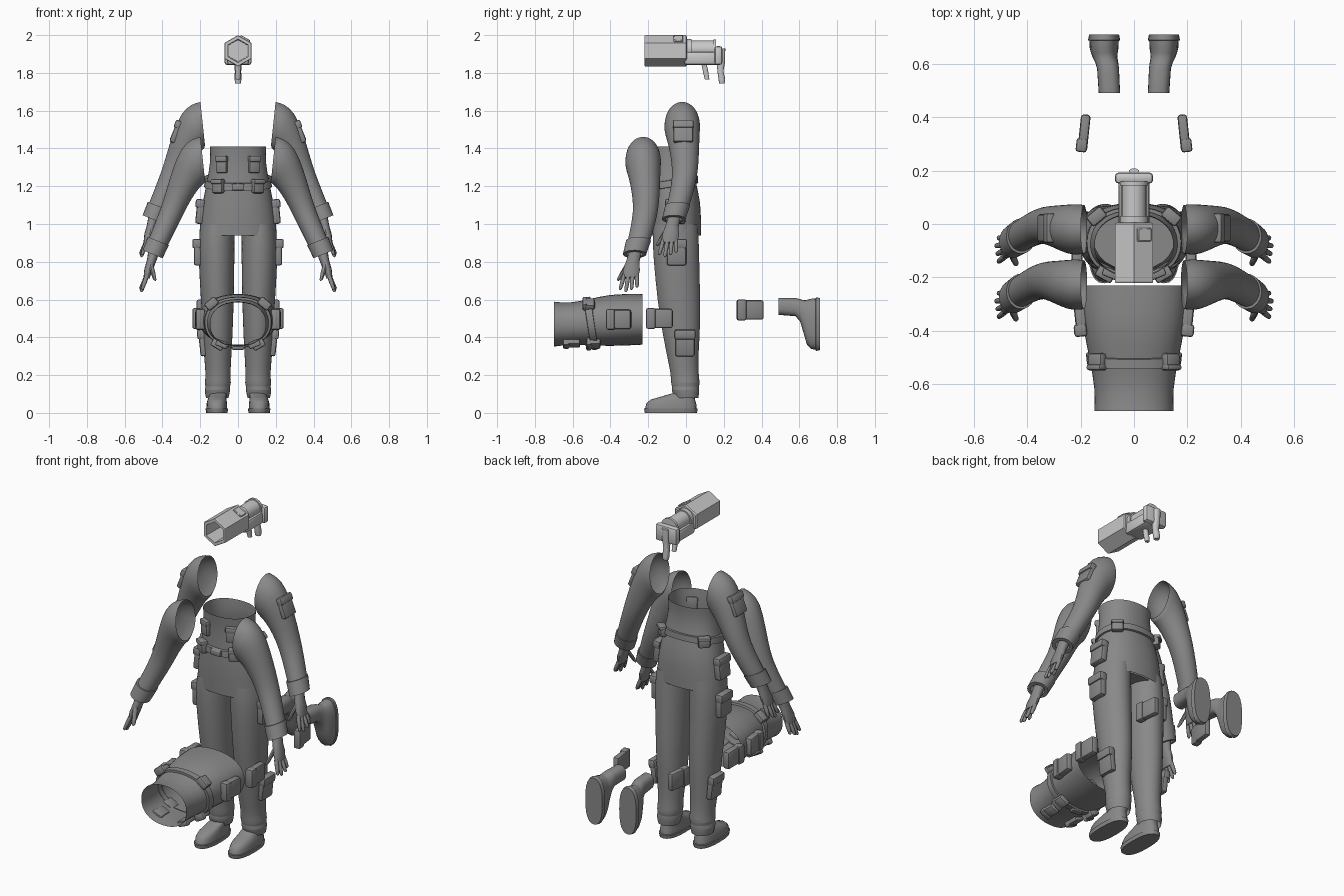
import bpy
import bmesh
from math import cos, sin, pi, radians, copysign
from mathutils import Matrix, Vector

if "Cube" in bpy.data.objects:
    bpy.data.objects.remove(bpy.data.objects["Cube"])


def material(name, value):
    mat = bpy.data.materials.new(name)
    mat.use_nodes = True
    colour = (value, value, value, 1)
    mat.diffuse_color = colour
    mat.node_tree.nodes["Principled BSDF"].inputs["Base Color"].default_value = colour
    return mat


suit = material("suit grey", 0.25)
metal = material("light grey", 0.58)


def loft(bm, sections, n=24, square=1.0, phase=0.0, start=False, end=False):
    """Skin rings given as (x, y, z, radius across, radius in y, tilt)."""
    rings = []
    for x, y, z, ra, ry, *tilt in sections:
        t = radians(tilt[0]) if tilt else 0
        ring = []
        for i in range(n):
            a = 2 * pi * i / n + phase
            u = copysign(abs(cos(a)) ** square, cos(a)) * ra
            v = copysign(abs(sin(a)) ** square, sin(a)) * ry
            ring.append(bm.verts.new((x + u * cos(t), y + v, z + u * sin(t))))
        rings.append(ring)
    for lo, hi in zip(rings, rings[1:]):
        for i in range(n):
            j = (i + 1) % n
            bm.faces.new((lo[i], lo[j], hi[j], hi[i]))
    if start:
        bm.faces.new(rings[0][::-1])
    if end:
        bm.faces.new(rings[-1])


def block(bm, size, matrix, bevel=0.01, segments=2):
    """Bevelled box merged into a bmesh."""
    part = bmesh.new()
    bmesh.ops.create_cube(part, size=1)
    bmesh.ops.scale(part, vec=size, verts=part.verts)
    bmesh.ops.bevel(part, geom=part.edges[:], offset=bevel, segments=segments,
                    profile=0.5, affect='EDGES')
    part.transform(matrix)
    mesh = bpy.data.meshes.new("temp")
    part.to_mesh(mesh)
    part.free()
    bm.from_mesh(mesh)
    bpy.data.meshes.remove(mesh)


def make(name, bm, mat, mirror=False, subdivide=False, angle=40):
    bmesh.ops.recalc_face_normals(bm, faces=bm.faces)
    mesh = bpy.data.meshes.new(name)
    bm.to_mesh(mesh)
    bm.free()
    mesh.materials.append(mat)
    mesh.polygons.foreach_set("use_smooth", [True] * len(mesh.polygons))
    mesh.set_sharp_from_angle(angle=radians(angle))
    obj = bpy.data.objects.new(name, mesh)
    bpy.context.collection.objects.link(obj)
    if mirror:
        obj.modifiers.new("Mirror", 'MIRROR').use_mirror_merge = False
    if subdivide:
        sub = obj.modifiers.new("Subdivision", 'SUBSURF')
        sub.levels = sub.render_levels = 1
    return obj


def pouch(name, loc, size, turn, tilt=0):
    """Pocket with an overlapping flap, facing -y before turning."""
    w, d, h = size
    frame = (Matrix.Translation(loc) @ Matrix.Rotation(radians(turn), 4, 'Z')
             @ Matrix.Rotation(radians(tilt), 4, 'X'))
    bm = bmesh.new()
    block(bm, (w * 0.94, d, h), frame, d * 0.3)
    block(bm, (w, d * 1.15, h * 0.36),
          frame @ Matrix.Translation((0, -d * 0.12, h * 0.33)), d * 0.25)
    return make(name, bm, suit, mirror=True)


# Trousers: pelvis and legs with gathered ankles
bm = bmesh.new()
loft(bm, [(0, -.055, .95, .17, .11), (0, -.055, .99, .185, .12),
          (0, -.06, 1.08, .17, .12), (0, -.065, 1.12, .15, .11)], start=True, end=True)
make("trouser_pelvis", bm, suit)
bm = bmesh.new()
loft(bm, [(.108, -.055, 1.0, .088, .118), (.115, -.055, .9, .098, .125),
          (.112, -.045, .7, .092, .118), (.107, -.03, .5, .083, .11),
          (.108, -.018, .3, .074, .083), (.105, -.006, .2, .064, .073),
          (.107, -.003, .155, .072, .078), (.107, -.003, .14, .063, .07),
          (.109, -.003, .125, .071, .076), (.11, .002, .08, .06, .064)])
make("trouser_legs", bm, suit, mirror=True, subdivide=True)

# Boots with a stepped sole
bm = bmesh.new()
loft(bm, [(.112, -.08, 0, .056, .138), (.112, -.08, .022, .06, .142),
          (.112, -.08, .024, .055, .136), (.112, -.078, .05, .054, .132),
          (.111, -.07, .07, .05, .118), (.108, -.04, .088, .046, .086),
          (.102, -.008, .105, .043, .06), (.097, .01, .13, .041, .048),
          (.092, .014, .22, .04, .045)], square=.8, start=True)
boots = make("boots", bm, suit, mirror=True)

# Tunic: open at the waist top and hem
bm = bmesh.new()
loft(bm, [(0, -.08, 1.41, .15, .12), (0, -.08, 1.33, .146, .11),
          (0, -.07, 1.22, .167, .124), (0, -.06, 1.12, .188, .137),
          (0, -.057, 1.03, .2, .138), (0, -.055, .94, .207, .135)], square=.9)
tunic = make("tunic", bm, suit, subdivide=True)

# Belt, sloping down to the front
bm = bmesh.new()
loft(bm, [(0, -.07, 1.195, .168, .125), (0, -.07, 1.197, .18, .135),
          (0, -.07, 1.233, .176, .133), (0, -.07, 1.235, .162, .12)], n=32, square=.9)
block(bm, (.065, .02, .034), Matrix.Translation((0, -.206, 1.216)), .006)
for v in bm.verts:
    v.co.z += (v.co.y + .07) * .15
belt = make("belt_and_buckle", bm, suit)

# Pockets, one of each per side
chest_pouch = pouch("chest_pouches", (.085, -.182, 1.315), (.065, .03, .09), 22)
belt_front = pouch("belt_front_pouches", (.105, -.183, 1.2), (.07, .04, .075), 30)
belt_back = pouch("belt_back_pouches", (.137, .025, 1.225), (.07, .04, .065), 140)
hip_pouch = pouch("hip_pouches", (.2, -.055, 1.065), (.11, .042, .13), 90, -6)
thigh_pouch = pouch("thigh_pouches", (.213, -.05, .85), (.11, .042, .14), 90)
knee_pouch = pouch("knee_pouches", (.187, -.005, .37), (.11, .036, .14), 90, 6)
pouch("arm_pouches", (.326, -.015, 1.487), (.11, .036, .12), 90, -22)

# Sleeves, open at the shoulder
bm = bmesh.new()
loft(bm, [(.187, -.02, 1.532, .116, .092, 84), (.212, -.02, 1.52, .122, .096, 74),
          (.24, -.02, 1.495, .113, .094, 56), (.275, -.012, 1.43, .087, .083, 36),
          (.315, -.005, 1.34, .07, .073, 25), (.35, -.005, 1.25, .061, .066, 22),
          (.4, -.03, 1.14, .056, .062, 22), (.435, -.052, 1.06, .052, .058, 22)])
sleeves = make("sleeves", bm, suit, mirror=True, subdivide=True)
bm = bmesh.new()
loft(bm, [(.422, -.045, 1.095, .05, .056, 22), (.422, -.045, 1.095, .06, .066, 22),
          (.452, -.065, 1.025, .057, .062, 22), (.452, -.065, 1.025, .036, .042, 22)])
cuffs = make("cuffs", bm, suit, mirror=True)

# Hands: palm, four fanned fingers and a thumb
bm = bmesh.new()
loft(bm, [(.445, -.06, 1.04, .03, .034, 20), (.46, -.075, .985, .024, .036, 20),
          (.475, -.082, .94, .022, .046, 20), (.485, -.088, .9, .016, .042, 20)],
     n=14, end=True)


def finger(base, tip, r):
    a, b = Vector(base), Vector(tip)
    steps = ((0, 1), (.5, 1), (.9, .8), (1, .35))
    loft(bm, [(*a.lerp(b, t), r * k, r * k, 18) for t, k in steps], n=10, end=True)


for i in range(4):
    finger((.481, -.12 + .022 * i, .915), (.508 + .005 * (i % 3), -.142 + .03 * i,
           .825 + .012 * abs(i - 1)), .0115)
finger((.462, -.1, .975), (.44, -.152, .885), .014)
hands = make("hands", bm, suit, mirror=True)


def duplicate(obj, suffix, matrix):
    twin = obj.copy()
    twin.name = obj.name + suffix
    twin.matrix_world = matrix
    bpy.context.collection.objects.link(twin)


# Second pair of arms, lower and further forward
for part in (sleeves, cuffs, hands):
    duplicate(part, "_second", Matrix.Translation((0, -.207, -.185)))

# Second outfit laid flat, its top pointing forward
lying = Matrix.Translation((0, .71, .55)) @ Matrix.Rotation(pi / 2, 4, 'X')
for part in (tunic, belt, chest_pouch, belt_front, belt_back, hip_pouch,
             thigh_pouch, knee_pouch, boots):
    duplicate(part, "_lying", lying)

# Launcher: hollow six-sided barrel, lofted upright then laid along y
lay = Matrix.Rotation(pi / 2, 4, 'X')
axis = 1.917
bm = bmesh.new()
loft(bm, [(0, axis, z, r, r) for z, r in
          ((-.005, .075), (0, .083), (.215, .083), (.22, .08), (.22, .062), (.08, .058))],
     n=6, phase=pi / 2, start=True, end=True)
bm.transform(lay)
make("launcher_barrel", bm, metal, angle=25)

# Launcher canister with end flanges
bm = bmesh.new()
loft(bm, [(0, 1.925, z, r, r) for z, r in
          ((-.16, .053), (-.145, .053), (-.145, .046), (-.03, .046),
           (-.03, .054), (0, .054))], n=24, start=True, end=True)
bm.transform(lay)
make("launcher_canister", bm, metal)

# Launcher rear frame, end block and side button
bm = bmesh.new()
block(bm, (.115, .19, .07), Matrix.Translation((0, .085, 1.877)), .015)
block(bm, (.144, .042, .1), Matrix.Translation((0, .172, 1.892)), .015)
block(bm, (.058, .05, .016), Matrix.Translation((.037, -.04, 1.979))
      @ Matrix.Rotation(radians(30), 4, 'Y'), .003, 1)
make("launcher_frame", bm, metal)

# Launcher handles
bm = bmesh.new()
loft(bm, [(0, .19, 1.93, .02, .018), (0, .185, 1.86, .02, .022),
          (0, .182, 1.81, .017, .016), (0, .19, 1.765, .018, .018),
          (0, .19, 1.745, .015, .014)], n=12, square=.7, start=True, end=True)
loft(bm, [(0, .095, 1.85, .014, .014), (0, .105, 1.8, .014, .014),
          (0, .112, 1.765, .012, .012)], n=12, square=.7, start=True, end=True)
make("launcher_handles", bm, metal)
